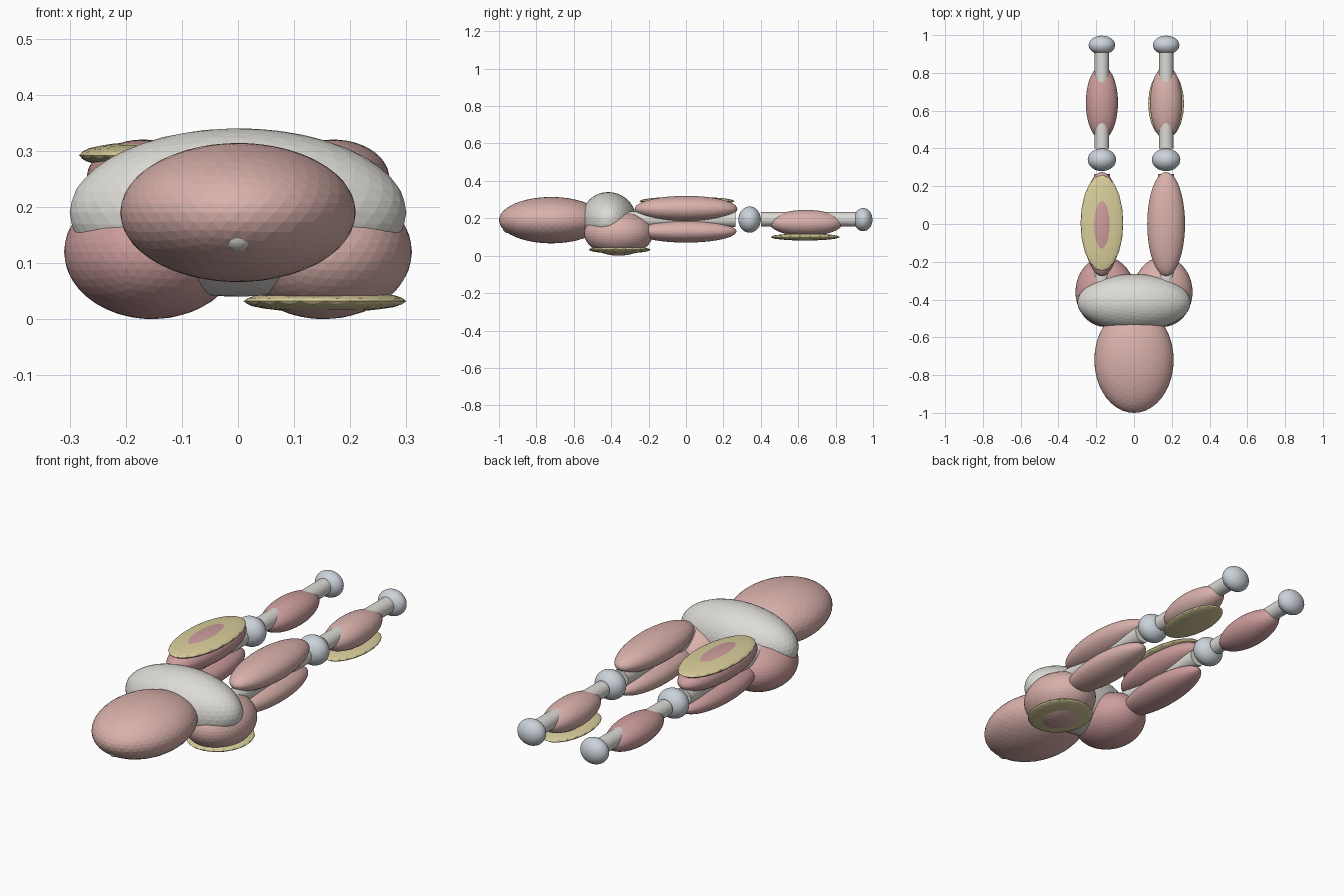
import bpy, math

if "Cube" in bpy.data.objects:
    bpy.data.objects.remove(bpy.data.objects["Cube"])


def material(name, rgb):
    m = bpy.data.materials.new(name)
    m.diffuse_color = (*rgb, 1)
    m.use_nodes = True
    m.node_tree.nodes["Principled BSDF"].inputs["Base Color"].default_value = m.diffuse_color
    return m


BONE = material("bone", (0.72, 0.71, 0.67))
JOINT = material("joint", (0.60, 0.65, 0.70))
LIGHT = material("muscle_light", (0.70, 0.44, 0.41))
DARK = material("muscle_dark", (0.62, 0.34, 0.34))
PATCH = material("patch", (0.70, 0.62, 0.33))


def ellipsoid(name, center, radii, mat, detail=4):
    bpy.ops.mesh.primitive_ico_sphere_add(subdivisions=detail, radius=1, location=center)
    ob = bpy.context.object
    ob.name = name
    ob.scale = radii
    bpy.ops.object.transform_apply(location=False, rotation=False, scale=True)
    ob.data.materials.append(mat)
    return ob


def bone(name, x, y0, y1, z, radius):
    bpy.ops.mesh.primitive_cylinder_add(vertices=32, radius=radius, depth=y1 - y0,
                                        location=(x, (y0 + y1) / 2, z),
                                        rotation=(math.pi / 2, 0, 0))
    ob = bpy.context.object
    ob.name = name
    ob.data.materials.append(BONE)
    bpy.ops.object.shade_smooth_by_angle()


# Trunk
ellipsoid("abdomen", (0, -0.72, 0.19), (0.21, 0.28, 0.124), LIGHT)
ellipsoid("navel", (0, -0.95, 0.15), (0.03, 0.03, 0.03), BONE, 3)
ellipsoid("pelvis", (0, -0.415, 0.19), (0.30, 0.15, 0.15), BONE)

# Legs, mirrored left and right
for side, s, mus in (("left", -1, DARK), ("right", 1, LIGHT)):
    x = 0.17 * s
    ellipsoid(side + "_glute", (0.153 * s, -0.36, 0.12), (0.157, 0.185, 0.12), mus)
    bone(side + "_thigh_bone", x, -0.37, 0.265, 0.195, 0.042)
    ellipsoid(side + "_front_thigh", (x, 0, 0.25), (0.10, 0.275, 0.07), mus)
    ellipsoid(side + "_back_thigh", (x, 0, 0.13), (0.09, 0.27, 0.06), mus)
    ellipsoid(side + "_knee", (x, 0.34, 0.193), (0.075, 0.06, 0.07), JOINT)
    bone(side + "_shin_bone", x, 0.40, 0.95, 0.195, 0.038)
    ellipsoid(side + "_calf", (x, 0.642, 0.175), (0.085, 0.195, 0.07), mus)
    ellipsoid(side + "_ankle", (x, 0.947, 0.193), (0.07, 0.05, 0.062), JOINT)

# Thin highlighted patches on selected muscles
ellipsoid("glute_patch", (0.155, -0.355, 0.032), (0.145, 0.165, 0.02), PATCH, 3)
ellipsoid("thigh_patch", (-0.17, 0.005, 0.292), (0.113, 0.255, 0.0235), PATCH, 3)
ellipsoid("calf_patch", (0.17, 0.637, 0.10), (0.095, 0.185, 0.019), PATCH, 3)
